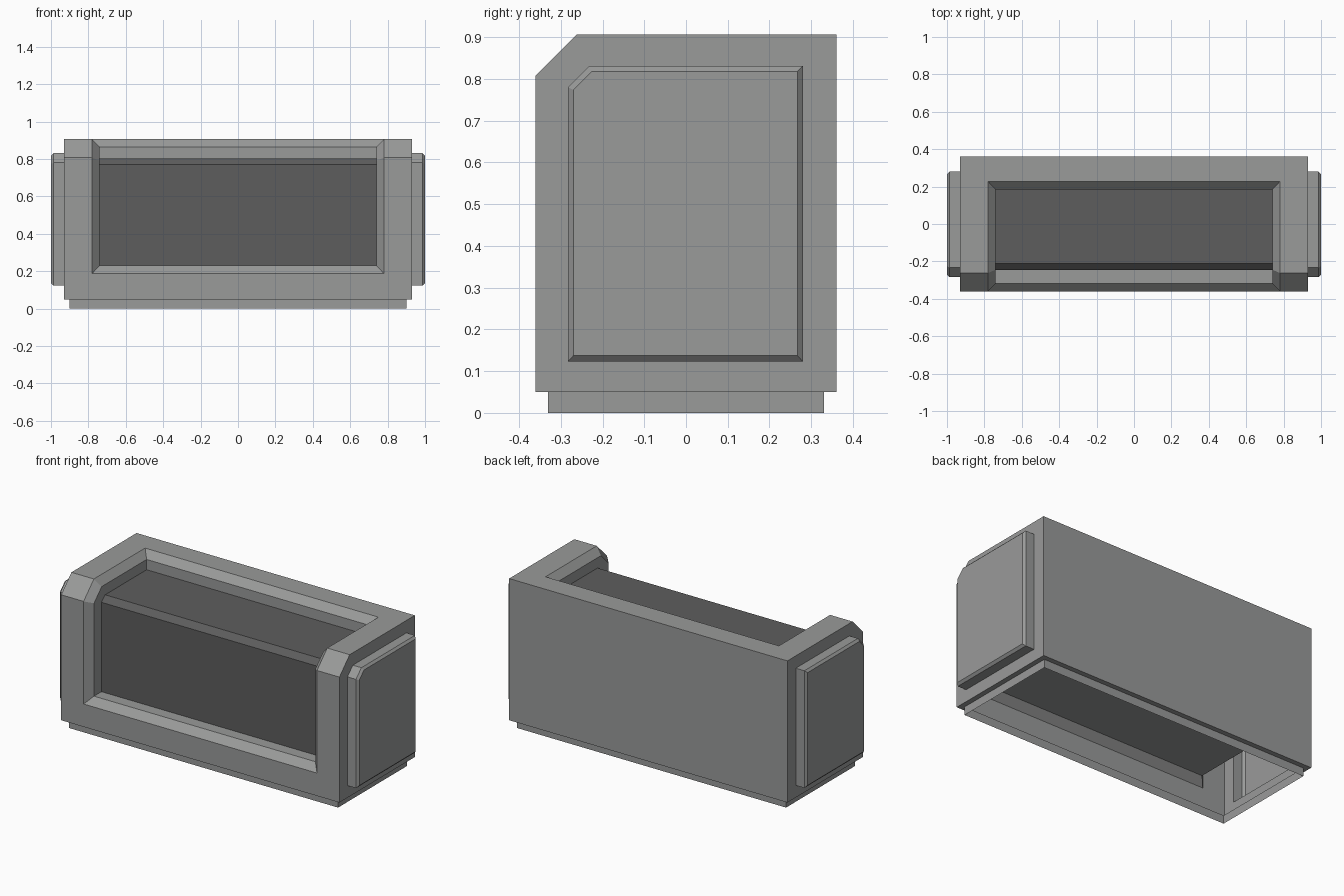
import bpy, bmesh

if "Cube" in bpy.data.objects:
    bpy.data.objects.remove(bpy.data.objects["Cube"])


def material(name, rgb):
    m = bpy.data.materials.new(name)
    m.diffuse_color = (*rgb, 1)
    m.use_nodes = True
    m.node_tree.nodes["Principled BSDF"].inputs["Base Color"].default_value = m.diffuse_color
    return m


GREY = material("mid grey", (0.32, 0.325, 0.322))
DARK = material("dark grey", (0.11, 0.11, 0.11))


class Shell:
    """Collects faces that share corner points."""

    def __init__(self):
        self.bm = bmesh.new()
        self.points = {}

    def face(self, *pts):
        verts = []
        for p in pts:
            key = tuple(round(c, 4) for c in p)
            if key not in self.points:
                self.points[key] = self.bm.verts.new(key)
            if self.points[key] not in verts:
                verts.append(self.points[key])
        if len(verts) > 2:
            self.bm.faces.new(verts)

    def strip(self, a, b, closed=False):
        n = len(a)
        for i in range(n if closed else n - 1):
            j = (i + 1) % n
            self.face(a[i], a[j], b[j], b[i])

    def finish(self, name, mat):
        bmesh.ops.recalc_face_normals(self.bm, faces=self.bm.faces)
        mesh = bpy.data.meshes.new(name)
        self.bm.to_mesh(mesh)
        self.bm.free()
        mesh.materials.append(mat)
        ob = bpy.data.objects.new(name, mesh)
        bpy.context.collection.objects.link(ob)


def at(x, profile):
    return [(x, y, z) for y, z in profile]


def rect(x, y, z):
    return [(-x, -y, z), (x, -y, z), (x, y, z), (-x, y, z)]


# Side outline of the casing, and the raised side panel matched point by point
outline = [(-.36, .05), (.36, .05), (.36, .906), (.227, .906),
           (-.262, .906), (-.36, .808), (-.36, .188)]
a, b, c, d, e = (-.283, .123), (.28, .123), (.28, .831), (-.232, .831), (-.283, .78)
panel = [a, b, c, c, d, e, a]
panel_face = [(-.27, .137), (.267, .137), (.267, .818), (-.226, .818), (-.27, .774)]

# Recess rim on the surface, and the inner edge of its bevel
rim = [(-.36, .188), (-.36, .808), (-.262, .906), (.227, .906)]
inner = [(-.318, .23), (-.318, .791), (-.245, .864), (.185, .864)]
X, RIM, IN = .93, .78, .74

body = Shell()
for s in (-1, 1):
    # End wall with bevelled raised panel
    body.strip(at(s * X, outline), at(s * X, panel), True)
    body.strip(at(s * X, [a, b, c, d, e]), at(s * .987, [a, b, c, d, e]), True)
    body.strip(at(s * .987, [a, b, c, d, e]), at(s, panel_face), True)
    body.face(*at(s, panel_face))
    # Arm front and top, recess bevel and recess side wall
    body.strip(at(s * X, rim), at(s * RIM, rim))
    body.strip(at(s * RIM, rim), at(s * IN, inner))
    body.face(*at(s * IN, inner + [(.185, .23)]))

# Front lower wall, back top strip and back wall
xs = (-X, -RIM, RIM, X)
body.face((-X, -.36, .05), (X, -.36, .05), *[(x, -.36, .188) for x in xs[::-1]])
body.face((-X, .36, .906), (X, .36, .906), *[(x, .227, .906) for x in xs[::-1]])
body.face((-X, .36, .05), (X, .36, .05), (X, .36, .906), (-X, .36, .906))

# Recess front and back bevels, floor and back wall
for k in (0, 3):
    body.face((-RIM, *rim[k]), (RIM, *rim[k]), (IN, *inner[k]), (-IN, *inner[k]))
for p, q in ((inner[0], (.185, .23)), ((.185, .23), inner[3])):
    body.face((-IN, *p), (IN, *p), (IN, *q), (-IN, *q))

# Stepped-in plinth, open underneath
body.strip(rect(X, .36, .05), rect(.90, .33, .05), True)
body.strip(rect(.90, .33, .05), rect(.90, .33, 0), True)
body.finish("casing", GREY)

# Dark block filling the recess
block = Shell()
prof = [(-.247, .23), (-.247, .77), (-.212, .802), (.185, .802)]
block.strip(at(-IN, prof), at(IN, prof))
block.finish("recess_block", DARK)
for v in bpy.data.objects["recess_block"].data.polygons[:1]:
    if v.normal.y > 0:
        bpy.data.objects["recess_block"].data.flip_normals()
